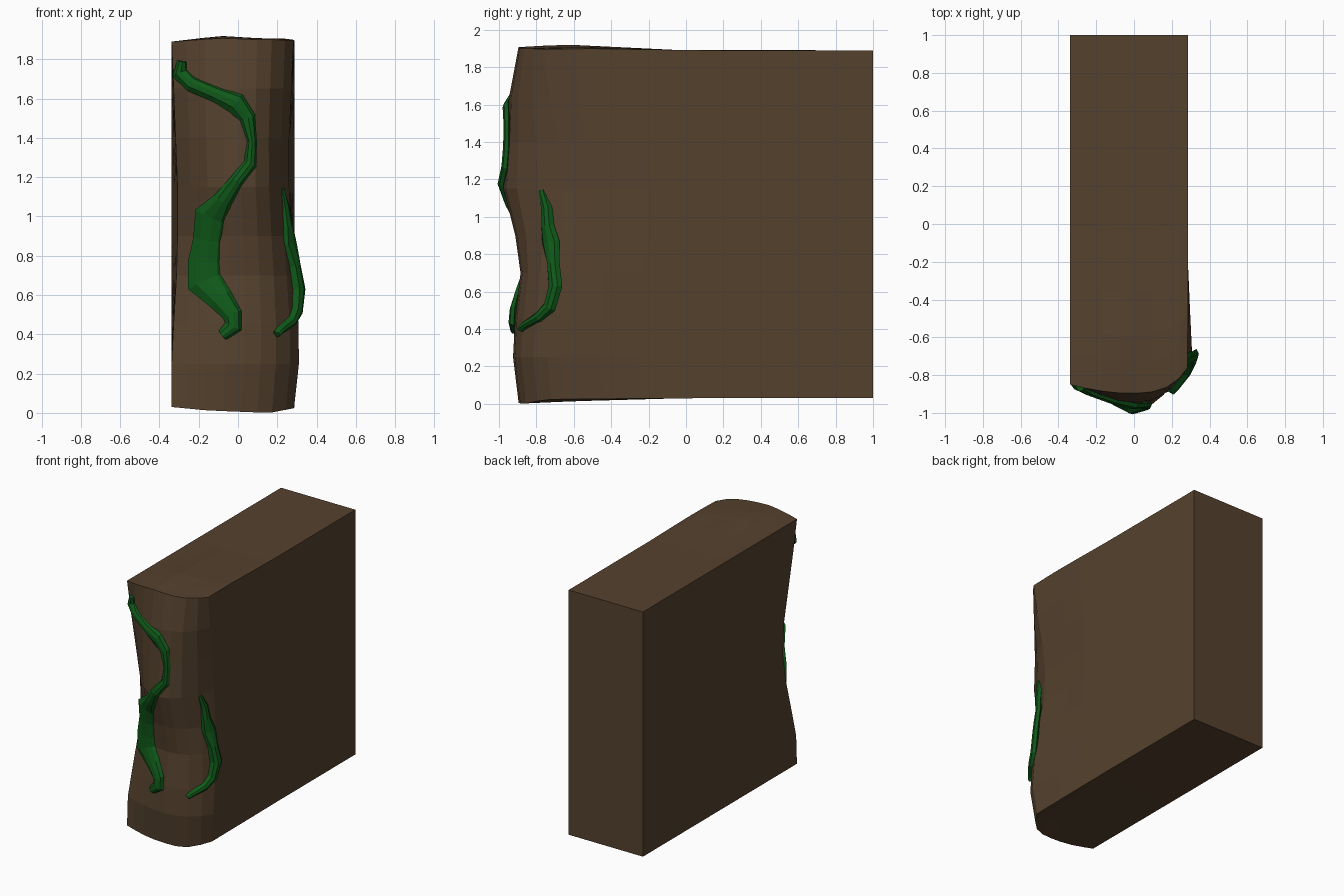
import bpy, bmesh
from mathutils import Vector

if "Cube" in bpy.data.objects:
    bpy.data.objects.remove(bpy.data.objects["Cube"])


def lerp(a, b, t):
    return a + (b - a) * t


def sample(keys, vals, t):
    t = min(max(t, keys[0]), keys[-1])
    for i in range(len(keys) - 1):
        if t <= keys[i + 1]:
            return lerp(vals[i], vals[i + 1], (t - keys[i]) / (keys[i + 1] - keys[i]))


def make(name, bm, color):
    bmesh.ops.recalc_face_normals(bm, faces=bm.faces)
    me = bpy.data.meshes.new(name)
    bm.to_mesh(me)
    bm.free()
    mat = bpy.data.materials.new(name + "_color")
    mat.diffuse_color = (*color, 1)
    mat.use_nodes = True
    mat.node_tree.nodes["Principled BSDF"].inputs["Base Color"].default_value = mat.diffuse_color
    me.materials.append(mat)
    ob = bpy.data.objects.new(name, me)
    bpy.context.collection.objects.link(ob)
    return ob


# Cliff profile by height: y of left corner, front bulge, right corner; x of right corner
Z = [0.03, 0.25, 0.45, 0.7, 0.9, 1.15, 1.4, 1.65, 1.89]
Y_LEFT = [-.85, -.84, -.80, -.75, -.725, -.74, -.78, -.82, -.85]
Y_MID = [-.90, -.93, -.92, -.89, -.92, -.985, -.965, -.95, -.90]
Y_RIGHT = [-.72, -.74, -.72, -.70, -.66, -.66, -.69, -.73, -.76]
X_RIGHT = [.285, .31, .308, .29, .275, .26, .26, .272, .283]
X_INSET = [0, 0, .01, .025, .03, .03, .02, .01, 0]
U = [0, .12, .27, .42, .57, .7, .82, .93, 1]
V = [0, .04, .09, .16, .28, .45, .6, .8, 1]
LEFT = -.338


def front_y(u, z):
    yl, ym, yr = (sample(Z, t, z) for t in (Y_LEFT, Y_MID, Y_RIGHT))
    if u < .5:
        return lerp(yl, ym, sample([0, .2, .5], [0, .6, 1], u))
    return lerp(yr, ym, 1 - sample([.5, .75, .9, 1], [0, .1, .42, 1], u))


# Earth block: a grid-cut cube with a sculpted front
bm = bmesh.new()
bmesh.ops.create_cube(bm, size=8)
bmesh.ops.subdivide_edges(bm, edges=bm.edges[:], cuts=7, use_grid_fill=True)
for v in bm.verts:
    i, j, k = (round(c + 4) for c in v.co)
    u, d, z = U[i], V[j], Z[k]
    y = lerp(front_y(u, z), 1, d)
    near = max(0, 1 - d / .28)
    x0 = LEFT + X_INSET[k] * near
    x1 = lerp(.287, X_RIGHT[k], near)
    # gentle swell of the top and bottom edges near the front
    swell = sample([0, .4, .7, .93, 1], [0, 1, .6, .5, .3], u) * sample([0, .13, .45, 1], [.55, 1, .05, 0], d)
    sag = sample([0, .3, .8, 1], [0, .6, 1, .2], u) * sample([0, .13, .45, 1], [1, .6, 0, 0], d)
    if k == 8:
        z += .032 * swell
    if k == 0:
        z -= .03 * sag
    v.co = (lerp(x0, x1, u), y, z)
make("earth_block", bm, (.09, .053, .027))


def vine(name, pts, normal, thick):
    """Flattened six-sided tube; pts are (x, y, z, half width)."""
    n = Vector(normal).normalized()
    P = [Vector(p[:3]) for p in pts]
    bm = bmesh.new()
    rings = []
    for i, p in enumerate(P):
        t = (P[min(i + 1, len(P) - 1)] - P[max(i - 1, 0)]).normalized()
        side = t.cross(n).normalized()
        up = side.cross(t).normalized()
        if up.dot(n) < 0:
            up = -up
        w = pts[i][3]
        shape = [(-1, -.6), (-.75, .5), (-.2, 1), (.45, .85), (1, -.3), (.3, -1)]
        rings.append([bm.verts.new(p + side * a * w + up * b * thick) for a, b in shape])
    for a, b in zip(rings, rings[1:]):
        for j in range(6):
            bm.faces.new((a[j], a[(j + 1) % 6], b[(j + 1) % 6], b[j]))
    bm.faces.new(rings[0])
    bm.faces.new(rings[-1])
    make(name, bm, (.005, .1, .01))


# Long vine winding down the front face
path = [(-.285, 1.79, .025), (-.295, 1.73, .045), (-.24, 1.675, .04), (-.11, 1.62, .04),
        (-.01, 1.575, .055), (.045, 1.5, .045), (.07, 1.38, .025), (.06, 1.27, .035),
        (-.01, 1.18, .035), (-.08, 1.08, .05), (-.14, 1.0, .085), (-.155, .88, .075),
        (-.17, .77, .085), (-.17, .67, .095), (-.09, .58, .065), (-.03, .5, .05),
        (-.025, .44, .045), (-.08, .395, .03)]
long_pts = [(x, front_y((x - LEFT) / .62, z) - .008, z, w) for x, z, w in path]
vine("long_vine", long_pts, (-.12, -1, 0), .02)

# Short vine around the right corner
vine("short_vine", [(.215, -.77, 1.14, .02), (.235, -.75, 1.05, .035), (.25, -.745, .95, .04),
                    (.26, -.73, .86, .06), (.29, -.715, .75, .04), (.312, -.705, .63, .045),
                    (.302, -.735, .52, .04), (.275, -.79, .465, .03), (.215, -.865, .42, .022),
                    (.195, -.885, .40, .018)], (.75, -.65, 0), .024)
